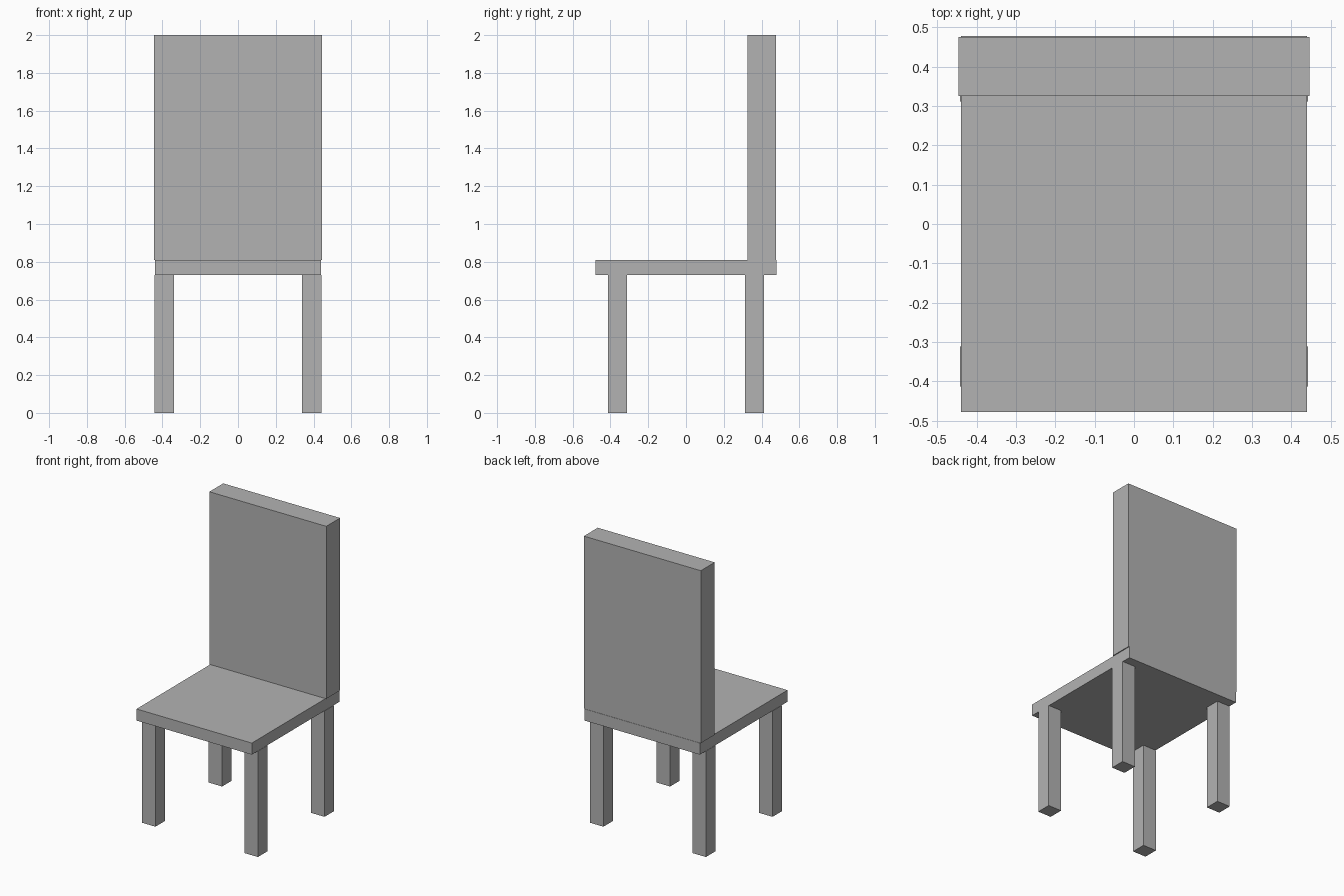
import bpy
import bmesh

cube = bpy.data.objects.get("Cube")
if cube:
    bpy.data.objects.remove(cube, do_unlink=True)

# Single plain material
grey = bpy.data.materials.new("plain_grey")
grey.use_nodes = True
colour = (0.45, 0.45, 0.45, 1)
grey.diffuse_color = colour
grey.node_tree.nodes["Principled BSDF"].inputs["Base Color"].default_value = colour


def box(name, low, high):
    """Flat-faced box spanning two opposite corners."""
    bm = bmesh.new()
    bmesh.ops.create_cube(bm, size=1)
    for v in bm.verts:
        v.co = [h if c > 0 else l for c, l, h in zip(v.co, low, high)]
    mesh = bpy.data.meshes.new(name)
    bm.to_mesh(mesh)
    bm.free()
    mesh.materials.append(grey)
    obj = bpy.data.objects.new(name, mesh)
    bpy.context.collection.objects.link(obj)
    return obj


SEAT_BOTTOM, SEAT_TOP = 0.73, 0.81

# Seat slab and tall backrest
box("seat", (-0.44, -0.478, SEAT_BOTTOM), (0.44, 0.478, SEAT_TOP))
box("backrest", (-0.446, 0.325, SEAT_TOP), (0.446, 0.476, 2))

# Four square legs
half = 0.051
for end, y in (("front", -0.363), ("back", 0.363)):
    for side, x in (("left", 0.391), ("right", -0.391)):
        box(f"{end}_{side}_leg", (x - half, y - half, 0), (x + half, y + half, SEAT_BOTTOM))
